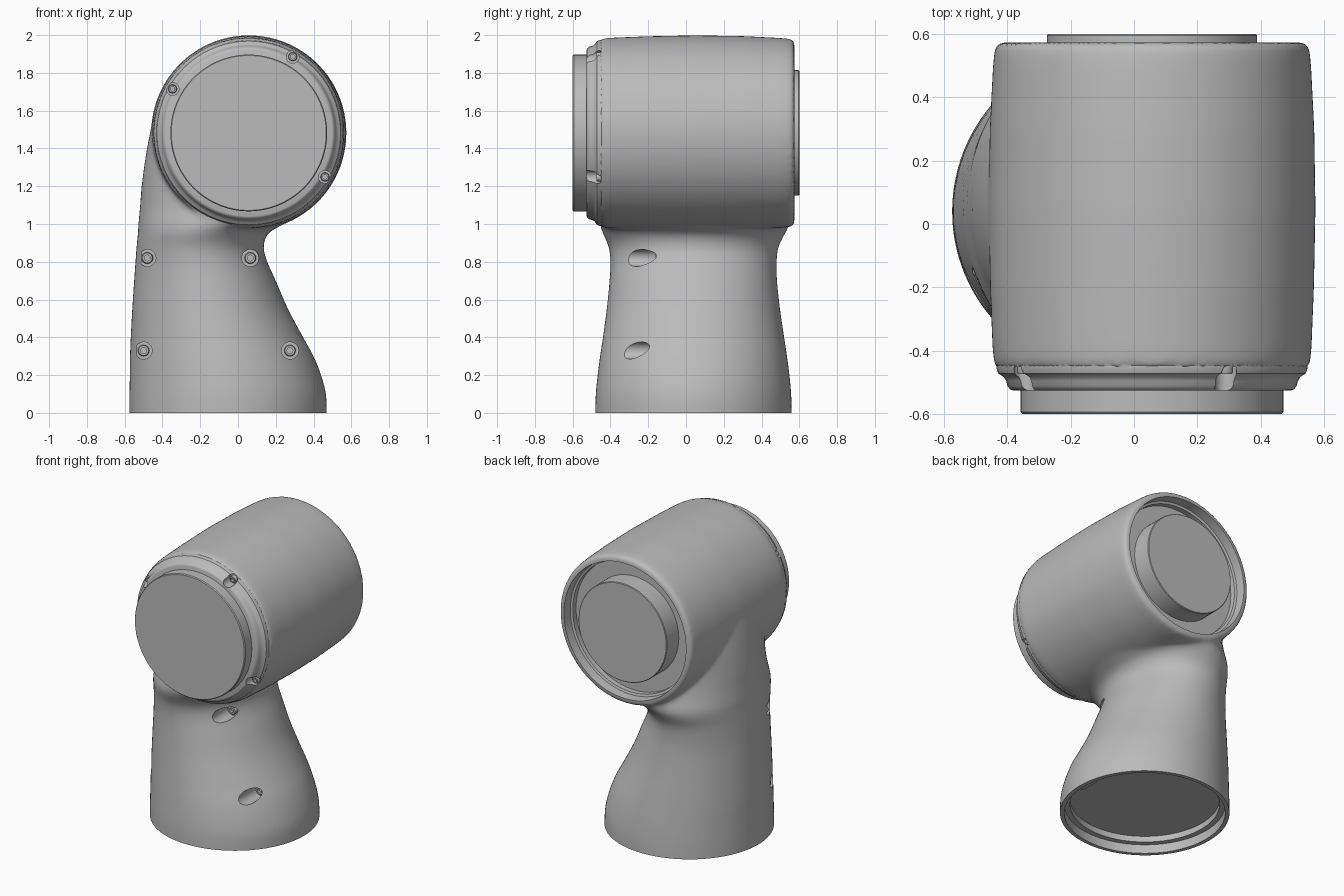
import bpy, bmesh
from math import cos, sin, pi, radians
from mathutils import Vector

old = bpy.data.objects.get("Cube")
if old:
    bpy.data.objects.remove(old, do_unlink=True)

grey = bpy.data.materials.new("plain_grey")
grey.use_nodes = True
grey.diffuse_color = (0.5, 0.5, 0.5, 1)
grey.node_tree.nodes["Principled BSDF"].inputs["Base Color"].default_value = (0.5, 0.5, 0.5, 1)

AXIS = (0.057, 1.482)   # x, z of the barrel axis
FOOT = (-0.053, 0.04)   # x, y of the base centre


def loft(name, shells):
    """One object from closed shells; each shell is a list of rings."""
    bm = bmesh.new()
    for rings in shells:
        loops = [[bm.verts.new(p) for p in ring] for ring in rings]
        n = len(loops[0])
        for a, b in zip(loops, loops[1:]):
            for i in range(n):
                j = (i + 1) % n
                bm.faces.new((a[i], a[j], b[j], b[i]))
        bm.faces.new(loops[0])
        bm.faces.new(loops[-1])
    bmesh.ops.recalc_face_normals(bm, faces=bm.faces)
    mesh = bpy.data.meshes.new(name)
    bm.to_mesh(mesh)
    bm.free()
    obj = bpy.data.objects.new(name, mesh)
    bpy.context.collection.objects.link(obj)
    return obj


def circle(n):
    return [(cos(2 * pi * i / n), sin(2 * pi * i / n)) for i in range(n)]


def turn_y(profile, centre=AXIS, n=96):
    """Rings of (radius, y) about an axis along y."""
    x, z = centre
    return [[(x + r * c, y, z + r * s) for c, s in circle(n)] for r, y in profile]


def turn_z(profile, centre=FOOT, n=96):
    x, y = centre
    return [[(x + r * c, y + r * s, z) for c, s in circle(n)] for r, z in profile]


def smooth_rows(rows, steps=4):
    """Catmull-Rom through the section rows."""
    p = [Vector(r) for r in rows]
    p = [p[0]] + p + [p[-1]]
    out = []
    for a, b, c, d in zip(p, p[1:], p[2:], p[3:]):
        for k in range(steps):
            t = k / steps
            out.append(0.5 * (2 * b + (c - a) * t + (2 * a - 5 * b + 4 * c - d) * t ** 2
                              + (3 * b - a - 3 * c + d) * t ** 3))
    return out + [p[-1]]


def finish(obj):
    obj.data.materials.clear()
    obj.data.materials.append(grey)
    bpy.ops.object.select_all(action='DESELECT')
    obj.select_set(True)
    bpy.context.view_layer.objects.active = obj
    bpy.ops.object.shade_smooth_by_angle(angle=radians(35))


def boolean(obj, other, operation):
    m = obj.modifiers.new(operation.lower(), 'BOOLEAN')
    m.operation = operation
    m.solver = 'EXACT'
    m.object = other
    other.hide_render = True


# Neck: z, left x, right x, front y, back y of each oval section
sections = [
    (-.1, -.575, .47, -.48, .56), (0, -.575, .47, -.48, .56),
    (.1, -.575, .466, -.478, .557), (.2, -.573, .44, -.468, .548),
    (.3, -.572, .4, -.455, .535), (.4, -.568, .345, -.44, .52),
    (.55, -.56, .265, -.42, .498), (.7, -.55, .2, -.405, .482),
    (.8, -.543, .155, -.4, .48), (.88, -.537, .135, -.41, .49),
    (.95, -.53, .16, -.44, .525), (1, -.527, .24, -.455, .548),
    (1.1, -.518, .38, -.455, .55), (1.2, -.51, .42, -.45, .54),
    (1.35, -.49, .4, -.44, .53), (1.5, -.462, .35, -.42, .5),
    (1.58, -.435, .3, -.4, .48),
]
neck_rings = [[((a + b) / 2 + (b - a) / 2 * c, (f + k) / 2 + (k - f) / 2 * s, z)
               for c, s in circle(96)]
              for z, a, b, f, k in smooth_rows(sections)]
housing = loft("housing", [neck_rings])

# Barrel, blended into the neck
barrel = loft("barrel_tool", [turn_y([
    (.47, -.462), (.497, -.455), (.504, -.4), (.512, -.2), (.517, .05),
    (.513, .3), (.503, .5), (.497, .56), (.485, .574), (.3, .574)])])
boolean(housing, barrel, 'UNION')
remesh = housing.modifiers.new("blend_mesh", 'REMESH')
remesh.mode = 'VOXEL'
remesh.voxel_size = 0.015
soften = housing.modifiers.new("soften", 'SMOOTH')
soften.factor = 0.5
soften.iterations = 10

# Stepped collar on the front of the barrel
collar = loft("collar_tool", [turn_y([
    (.3, -.42), (.49, -.43), (.492, -.455), (.486, -.472), (.468, -.484), (.461, -.496),
    (.457, -.512), (.448, -.523), (.44, -.526), (.3, -.526)])])
boolean(housing, collar, 'UNION')

# Screw places: x, z, floor y, hole radius
screws = [(-.48, .82, -.14, .045), (.065, .82, -.14, .045),
          (-.5, .33, -.14, .045), (.275, .33, -.14, .045)]
for deg in (60, 150, 330):
    screws.append((AXIS[0] + .466 * cos(radians(deg)),
                   AXIS[1] + .466 * sin(radians(deg)), -.452, .034))

# Cuts: hollow base, rear recess and screw holes
cuts = [
    turn_z([(.8, -.3), (.8, 0), (.495, 0), (.495, .06), (.46, .06), (.46, .1)]),
    turn_y([(.44, .47), (.44, .505), (.455, .51), (.457, .55), (.466, .7)]),
]
for x, z, floor, r in screws:
    cuts.append(turn_y([(r, -.8), (r, floor)], (x, z), 32))
cutter = loft("cutter", cuts)
boolean(housing, cutter, 'DIFFERENCE')

# Freeze the housing and drop its helpers
bpy.context.view_layer.update()
graph = bpy.context.evaluated_depsgraph_get()
solid = bpy.data.meshes.new_from_object(housing.evaluated_get(graph), depsgraph=graph)
housing.modifiers.clear()
housing.data = solid
for helper in (barrel, collar, cutter):
    bpy.data.objects.remove(helper, do_unlink=True)
finish(housing)

# Front cover disc and rear hub
finish(loft("front_cover", [turn_y([(.415, -.5), (.415, -.594), (.41, -.6), (.2, -.6)])]))
finish(loft("rear_hub", [turn_y([(.332, .4), (.332, .596), (.328, .6), (.2, .6)])]))

# Socket screws
for i, (x, z, y, r) in enumerate(screws):
    h = r * .68
    finish(loft(f"screw_{i + 1}", [turn_y([
        (h, y + .01), (h, y - .015), (h * .85, y - .022),
        (h * .5, y - .022), (h * .5, y - .004)], (x, z), 24)]))

# Locating key inside the base rim
key = loft("base_key", [[[(x, FOOT[1] + y, z) for x, y in
                          ((.385, -.07), (.425, -.07), (.425, .07), (.385, .07))]
                         for z in (.03, .08)]])
finish(key)
